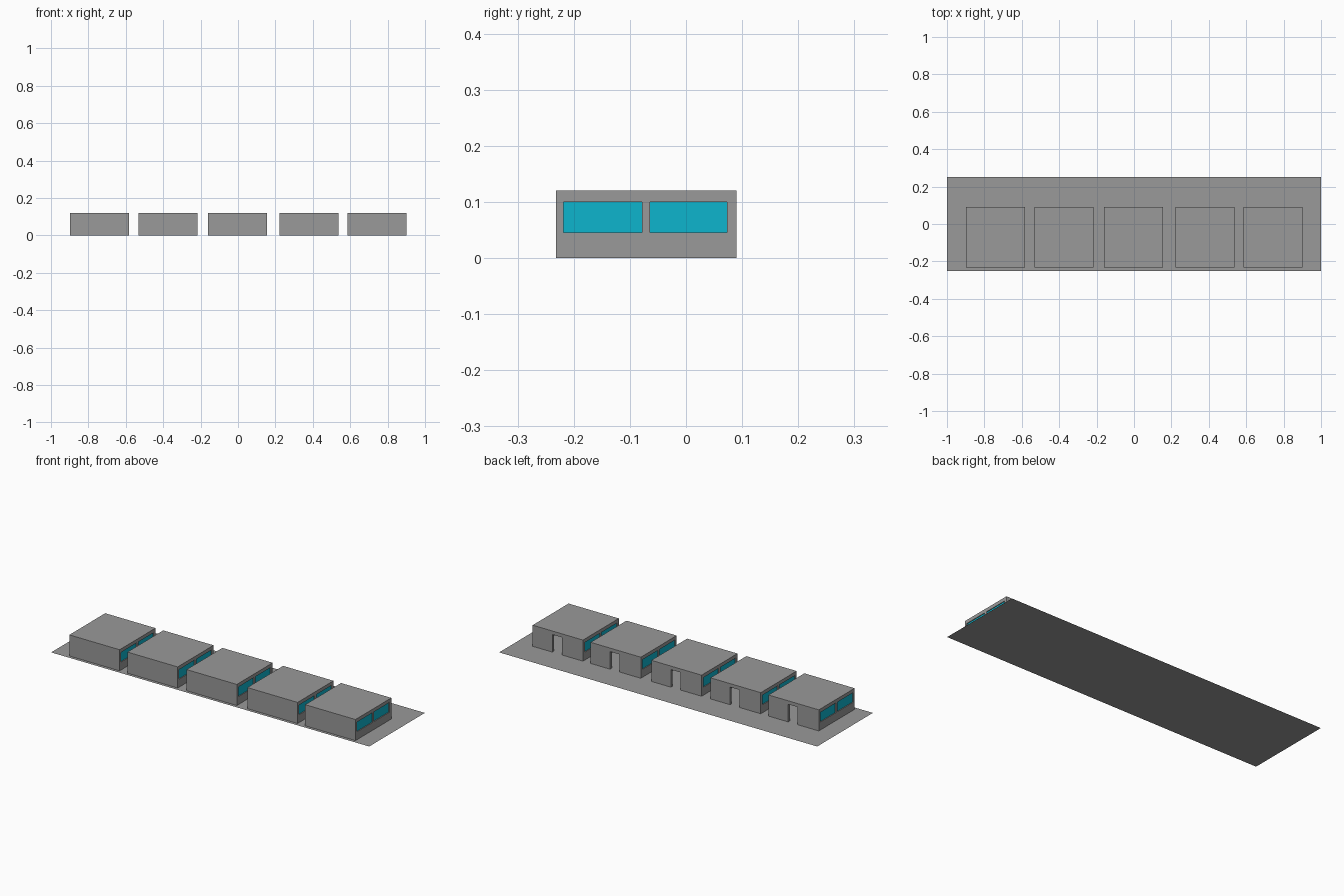
import bpy
import bmesh
from mathutils import Vector

default = bpy.data.objects.get("Cube")
if default:
    bpy.data.objects.remove(default, do_unlink=True)


def make_material(name, rgb):
    mat = bpy.data.materials.new(name)
    mat.use_nodes = True
    color = (*rgb, 1.0)
    mat.diffuse_color = color
    mat.node_tree.nodes["Principled BSDF"].inputs["Base Color"].default_value = color
    return mat


grey = make_material("concrete grey", (0.32, 0.32, 0.32))
teal = make_material("teal glass", (0.004, 0.46, 0.61))


def box(name, low, high, mat):
    """Axis-aligned box between two corners."""
    low, high = Vector(low), Vector(high)
    bm = bmesh.new()
    bmesh.ops.create_cube(bm, size=1)
    for v in bm.verts:
        v.co = (low + high) / 2 + v.co * (high - low)
    mesh = bpy.data.meshes.new(name)
    bm.to_mesh(mesh)
    bm.free()
    mesh.materials.append(mat)
    obj = bpy.data.objects.new(name, mesh)
    bpy.context.collection.objects.link(obj)
    return obj


def cut(target, low, high):
    """Subtract a box from the target and discard the cutter."""
    cutter = box("cutter", low, high, grey)
    cutter.hide_render = True
    mod = target.modifiers.new("cut", "BOOLEAN")
    mod.operation = "DIFFERENCE"
    mod.solver = "EXACT"
    mod.object = cutter
    graph = bpy.context.evaluated_depsgraph_get()
    mesh = bpy.data.meshes.new_from_object(target.evaluated_get(graph))
    target.modifiers.clear()
    target.data = mesh
    bpy.data.objects.remove(cutter, do_unlink=True)


# Ground slab, a single flat sheet
bpy.ops.mesh.primitive_plane_add(size=1)
ground = bpy.context.object
ground.name = "ground"
for v in ground.data.vertices:
    v.co.x *= 2.0
    v.co.y *= 0.5
ground.data.materials.append(grey)

# Shared building dimensions
HALF = 0.158
FRONT, BACK = -0.232, 0.09
TOP, CEILING, SILL = 0.12, 0.1, 0.045
WALL = 0.015
CENTRES = (-0.74, -0.375, -0.003, 0.379, 0.743)
WINDOWS = ((-0.218, -0.078), (-0.064, 0.073))

# Hollow building shell with a back doorway and window openings on both sides
shell = box("building_1", (-HALF, FRONT, 0), (HALF, BACK, TOP), grey)
cut(shell, (-HALF + WALL, FRONT + WALL, -0.05), (HALF - WALL, BACK - WALL, CEILING))
cut(shell, (-0.025, BACK - 2 * WALL, -0.05), (0.035, BACK + WALL, CEILING))
for y0, y1 in WINDOWS:
    cut(shell, (-HALF - WALL, y0, SILL), (HALF + WALL, y1, CEILING))

# Window panes, set within the side walls
panes = []
for side, name in ((-1, "right"), (1, "left")):
    for (y0, y1), place in zip(WINDOWS, ("front", "back")):
        x = side * (HALF - WALL / 2)
        panes.append(box(f"{name}_{place}_window_1", (x - 0.003, y0, SILL),
                         (x + 0.003, y1, CEILING), teal))

# Repeat the building along the row
for number, centre in enumerate(CENTRES, 1):
    for part in [shell] + panes:
        obj = part
        if number > 1:
            obj = part.copy()
            obj.name = part.name[:-1] + str(number)
            bpy.context.collection.objects.link(obj)
        obj.location.x = centre
